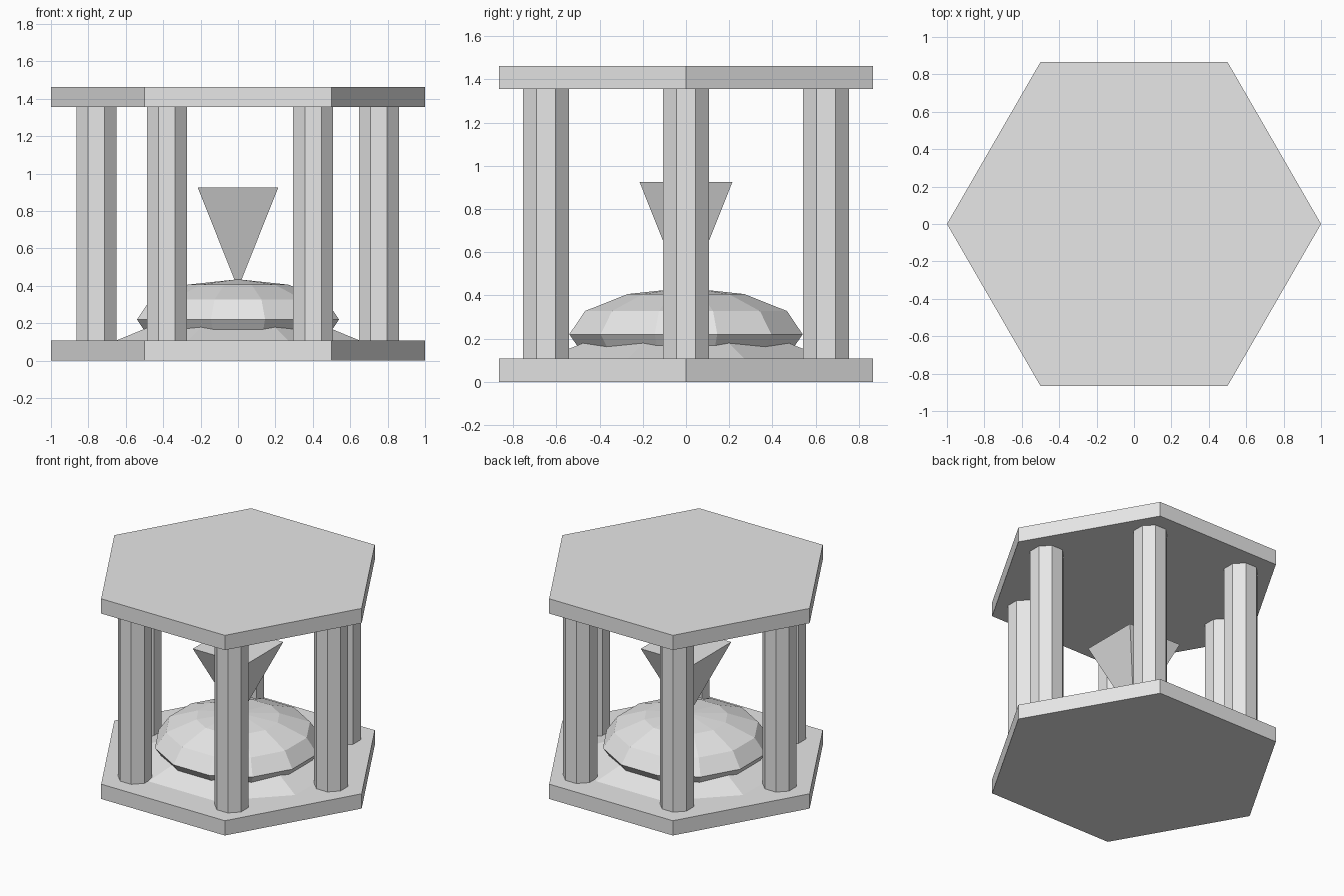
import bpy
import bmesh
from math import cos, sin, pi, radians

cube = bpy.data.objects.get("Cube")
if cube:
    bpy.data.objects.remove(cube, do_unlink=True)

GREY = (0.8, 0.8, 0.8, 1)
grey = bpy.data.materials.new("plain_grey")
grey.use_nodes = True
grey.diffuse_color = GREY
grey.node_tree.nodes["Principled BSDF"].inputs["Base Color"].default_value = GREY


def turned(name, sides, profile, turn=0.0, at=(0, 0)):
    """Faceted solid from a (radius, z) profile, bottom to top; radius 0 makes a tip."""
    bm = bmesh.new()
    rings = []
    for r, z in profile:
        count = sides if r else 1
        angles = [turn + 2 * pi * i / sides for i in range(count)]
        rings.append([bm.verts.new((r * cos(a), r * sin(a), z)) for a in angles])
    for low, high in zip(rings, rings[1:]):
        for i in range(sides):
            j = (i + 1) % sides
            corners = [low[i % len(low)], low[j % len(low)],
                       high[j % len(high)], high[i % len(high)]]
            bm.faces.new(list(dict.fromkeys(corners)))
    for ring in (rings[0], rings[-1]):
        if len(ring) > 1:
            bm.faces.new(ring)
    bmesh.ops.recalc_face_normals(bm, faces=bm.faces)
    mesh = bpy.data.meshes.new(name)
    bm.to_mesh(mesh)
    bm.free()
    mesh.materials.append(grey)
    obj = bpy.data.objects.new(name, mesh)
    obj.location = (*at, 0)
    bpy.context.collection.objects.link(obj)
    return obj


def flat_radius(apothem, sides):
    return apothem / cos(pi / sides)


PLATE = 0.108
HEIGHT = 1.463

# Hexagonal plates
turned("bottom_plate", 6, [(1, 0), (1, PLATE)])
turned("top_plate", 6, [(1, HEIGHT - PLATE), (1, HEIGHT)])

# Eight-sided columns, flat side to the front
column_spots = {
    "right_column": (-0.757, 0), "left_column": (0.753, 0),
    "front_right_column": (-0.38, -0.648), "front_left_column": (0.402, -0.648),
    "back_right_column": (-0.38, 0.648), "back_left_column": (0.402, 0.648),
}
column_r = flat_radius(0.107, 8)
for name, spot in column_spots.items():
    turned(name, 8, [(column_r, PLATE), (column_r, HEIGHT - PLATE)], pi / 8, spot)

# Low sand heap on the bottom plate
turned("sand_heap", 8, [(flat_radius(0.65, 8), PLATE), (0, 0.375)], pi / 8)

# Flattened faceted dome resting in the heap
dome_r = flat_radius(0.54, 12)
dome_profile = [(0, 0.005)]
for lat in (-60, -30, 0, 30, 60):
    a = radians(lat)
    dome_profile.append((dome_r * cos(a), 0.22 + 0.215 * sin(a)))
dome_profile.append((0, 0.435))
turned("sand_dome", 12, dome_profile, pi / 12)

# Inverted square funnel above the dome
turned("funnel", 4, [(0, 0.385), (flat_radius(0.215, 4), 0.925)], pi / 4)
